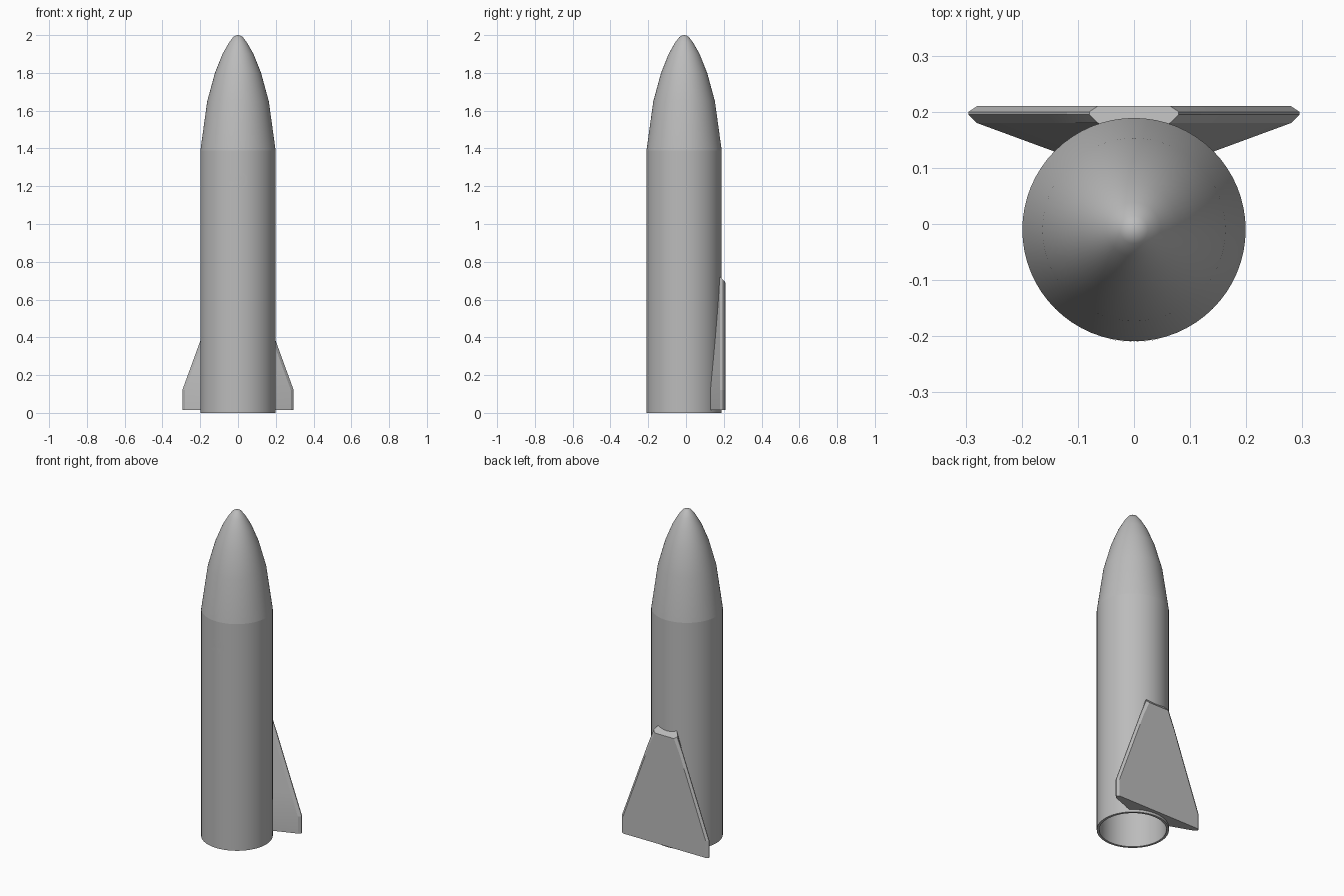
import bpy, bmesh, math

if "Cube" in bpy.data.objects:
    bpy.data.objects.remove(bpy.data.objects["Cube"])

grey = bpy.data.materials.new("grey")
grey.diffuse_color = (0.5, 0.5, 0.5, 1)
grey.use_nodes = True
grey.node_tree.nodes["Principled BSDF"].inputs["Base Color"].default_value = grey.diffuse_color
CY, R, INNER = -0.01, 0.199, 0.185   # hull axis y, outer and inner radius


def make(name, bm, angle):
    bmesh.ops.remove_doubles(bm, verts=bm.verts, dist=1e-5)
    bmesh.ops.recalc_face_normals(bm, faces=bm.faces)
    me = bpy.data.meshes.new(name)
    bm.to_mesh(me)
    bm.free()
    me.materials.append(grey)
    ob = bpy.data.objects.new(name, me)
    bpy.context.collection.objects.link(ob)
    bpy.ops.object.select_all(action='DESELECT')
    ob.select_set(True)
    bpy.context.view_layer.objects.active = ob
    bpy.ops.object.shade_smooth_by_angle(angle=math.radians(angle))
    return ob


def lathe(name, profile, closed=False, seg=64):
    bm = bmesh.new()
    pts = profile + profile[:1] if closed else profile
    vs = [bm.verts.new((r, CY, z)) for r, z in pts]
    es = [bm.edges.new(p) for p in zip(vs, vs[1:])]
    bmesh.ops.spin(bm, geom=vs + es, cent=(0, CY, 0), axis=(0, 0, 1),
                   angle=2 * math.pi, steps=seg, use_duplicate=False)
    return make(name, bm, 30)


# Hollow body tube, open at the bottom
lathe("body_tube", [(R, 0), (R, 1.39), (INNER, 1.39), (INNER, 0)], closed=True)

# Pointed nose with a closed base
lathe("nose_cone", [(0, 1.39), (R, 1.39), (0.163, 1.65), (0.122, 1.80), (0.082, 1.90),
                    (0.048, 1.96), (0.025, 1.99), (0.012, 1.998), (0, 2.0)])

# Round hatch lying flush on the front of the body
bm = bmesh.new()
N = 32
rings = []
for r in (0.002, 0.018, 0.035, 0.05):
    ring = []
    for i in range(N):
        a = 2 * math.pi * i / N
        x = r * math.cos(a)
        ring.append(bm.verts.new((x, CY - math.sqrt((R + 0.001) ** 2 - x * x),
                                  1.23 + r * math.sin(a))))
    rings.append(ring)
bm.faces.new(rings[0])
for a, b in zip(rings, rings[1:]):
    for i in range(N):
        j = (i + 1) % N
        bm.faces.new((a[i], a[j], b[j], b[i]))
make("hatch", bm, 30)


# Tail fin: bevelled plate wrapped against the back of the body
def half_section(w):
    edge = w - 0.015
    x = edge
    radius = 0.195
    # run the sloping front face inward until it meets the hull
    while x > 0 and math.hypot(x, 0.18 - 0.37 * (edge - x) - CY) > radius:
        x -= 0.0005
    a0 = math.asin(x / radius)
    arc = [(radius * math.sin(a0 * k / 6), CY + radius * math.cos(a0 * k / 6))
           for k in range(6, -1, -1)]
    return [(0, 0.21), (edge, 0.21), (w, 0.2), (w, 0.195), (edge, 0.18)] + arc


bm = bmesh.new()
loops = []
for z in (0.015, 0.12, 0.25, 0.38, 0.5, 0.6, 0.71):
    w = 0.295 - max(0, z - 0.12) * 0.365
    half = half_section(w)
    full = half + [(-x, y) for x, y in half[-2:0:-1]]
    top = z > 0.7
    # the top edge slopes down towards the back
    loops.append([bm.verts.new((x, y, z + (0.012 - (y - 0.18) * 1.1 if top else 0)))
                  for x, y in full])
for a, b in zip(loops, loops[1:]):
    for i in range(len(a)):
        j = (i + 1) % len(a)
        bm.faces.new((a[i], a[j], b[j], b[i]))
caps = [bm.faces.new(loops[0]), bm.faces.new(loops[-1])]
bmesh.ops.triangulate(bm, faces=caps)
make("tail_fin", bm, 10)
